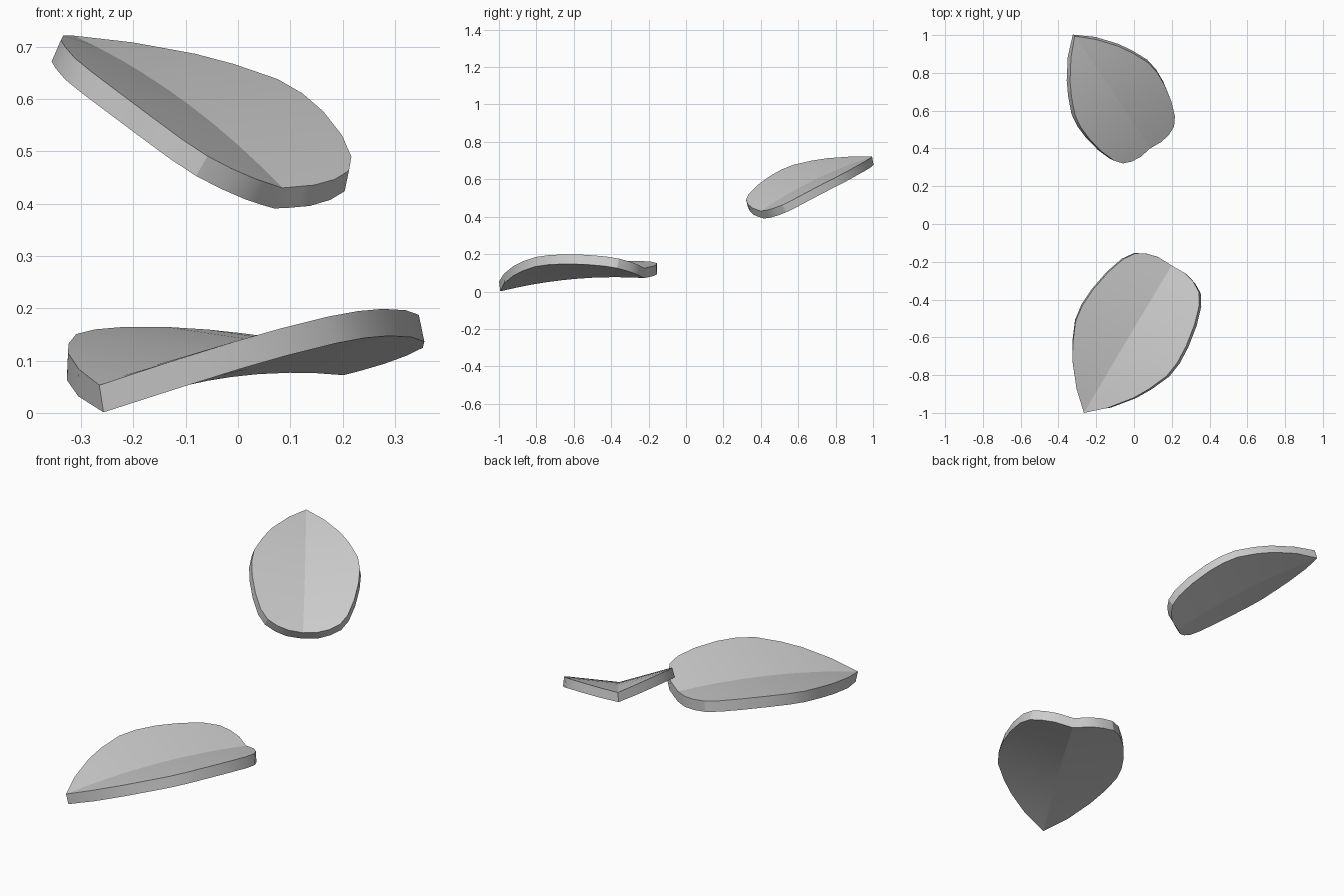
import bpy, bmesh, math
from mathutils import Vector, Matrix

if "Cube" in bpy.data.objects:
    bpy.data.objects.remove(bpy.data.objects["Cube"])

# Half outline of the leaf: (distance from notch along midrib, half width)
LENGTH = 0.911
HALF = [(-0.003, 0.08), (0.012, 0.143), (0.042, 0.197), (0.1, 0.236),
        (0.2, 0.268), (0.32, 0.289), (0.42, 0.294), (0.51, 0.282), (0.62, 0.235),
        (0.705, 0.187), (0.82, 0.097), (LENGTH, 0)]
FOLD = 0.19      # slope of each half rising from the midrib
CAMBER = 0.03    # arch of the midrib
THICK = 0.053


def arch(u):
    t = min(max(u / LENGTH, 0), 1)
    return 4 * CAMBER * t * (1 - t)


def leaf(name, notch, tip, side):
    """Folded leaf; notch and tip lie on the top face, side points to its right."""
    bm = bmesh.new()
    steps = 3
    for sign in (1, -1):
        rows = []
        for u, v in HALF:
            rib = u if u > 0.05 else 0   # lobe points fan out from the notch
            row = []
            for k in range(steps + 1):
                f = k / steps
                uu = rib + (u - rib) * f
                row.append(bm.verts.new((sign * v * f, uu, arch(uu) + FOLD * v * f)))
            rows.append(row)
        for a, b in zip(rows, rows[1:]):
            for k in range(steps):
                q = [a[k], a[k + 1], b[k + 1], b[k]]
                bm.faces.new(q if sign > 0 else q[::-1])
    bmesh.ops.remove_doubles(bm, verts=bm.verts, dist=0.0005)
    bm.normal_update()

    me = bpy.data.meshes.new(name)
    bm.to_mesh(me)
    bm.free()
    ob = bpy.data.objects.new(name, me)
    bpy.context.collection.objects.link(ob)

    # place along the midrib
    notch, tip, side = Vector(notch), Vector(tip), Vector(side)
    chord = tip - notch
    scale = chord.length / LENGTH
    y = chord.normalized()
    x = (side - y * side.dot(y)).normalized()
    z = x.cross(y)
    rot = Matrix((x, y, z)).transposed().to_4x4()
    ob.data.transform(Matrix.Translation(notch) @ rot @ Matrix.Scale(scale, 4))

    # thickness below the top face
    mod = ob.modifiers.new("thickness", 'SOLIDIFY')
    mod.thickness = THICK * scale
    mod.offset = -1

    bpy.ops.object.select_all(action='DESELECT')
    ob.select_set(True)
    bpy.context.view_layer.objects.active = ob
    bpy.ops.object.modifier_apply(modifier=mod.name)
    bpy.ops.object.shade_smooth_by_angle(angle=math.radians(18))
    return ob


leaf("lower_leaf", (0.2, -0.22, 0.125), (-0.265, -1.0, 0.053), (-0.859, 0.512, -0.06))
leaf("upper_leaf", (0.085, 0.40, 0.43), (-0.314, 0.995, 0.721), (0.80, 0.595, -0.077))
